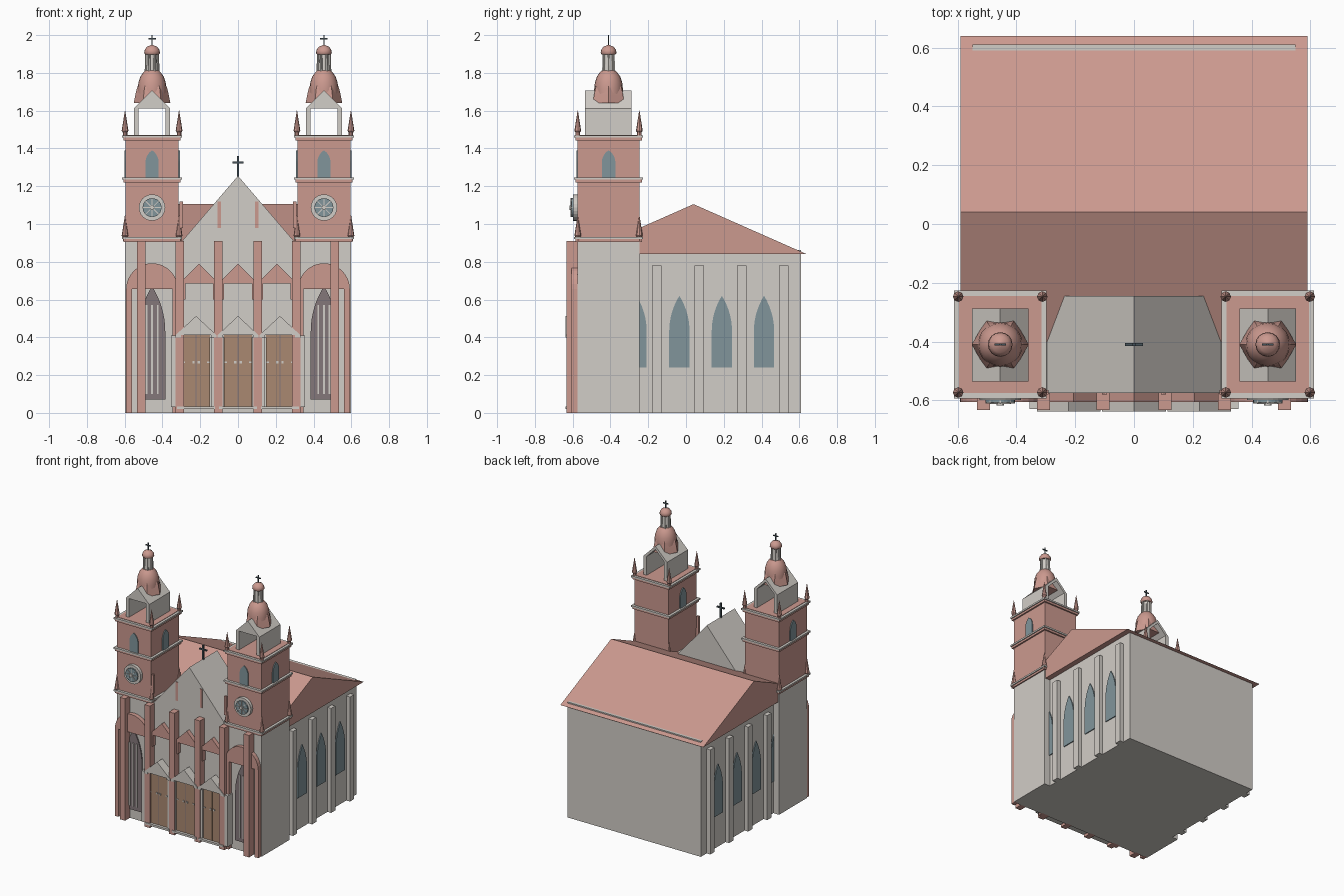
import bpy, bmesh, math

if "Cube" in bpy.data.objects:
    bpy.data.objects.remove(bpy.data.objects["Cube"])


def material(name, rgb):
    m = bpy.data.materials.new(name)
    m.use_nodes = True
    m.diffuse_color = (*rgb, 1)
    m.node_tree.nodes["Principled BSDF"].inputs["Base Color"].default_value = (*rgb, 1)
    return m


PALE = material("pale_stone", (0.64, 0.61, 0.57))
PINK = material("pink_stone", (0.60, 0.32, 0.275))
GLASS = material("blue_grey_glass", (0.22, 0.30, 0.33))
WOOD = material("brown_wood", (0.40, 0.25, 0.165))
MAUVE = material("dark_mauve", (0.23, 0.185, 0.195))
IRON = material("dark_iron", (0.06, 0.085, 0.10))


def finish(name, bm, mat):
    bmesh.ops.recalc_face_normals(bm, faces=bm.faces)
    me = bpy.data.meshes.new(name)
    bm.to_mesh(me)
    bm.free()
    me.materials.append(mat)
    ob = bpy.data.objects.new(name, me)
    bpy.context.collection.objects.link(ob)
    return ob


def prism(name, outline, a, b, mat, axis="y"):
    """Extrude a (horizontal, z) outline along an axis from a to b."""
    bm = bmesh.new()
    put = (lambda u, z: (u, a, z)) if axis == "y" else (lambda u, z: (a, u, z))
    face = bm.faces.new([bm.verts.new(put(u, z)) for u, z in outline])
    res = bmesh.ops.extrude_face_region(bm, geom=[face])
    shift = (0, b - a, 0) if axis == "y" else (b - a, 0, 0)
    bmesh.ops.translate(bm, vec=shift, verts=[v for v in res["geom"] if isinstance(v, bmesh.types.BMVert)])
    return finish(name, bm, mat)


def box(name, x0, x1, y0, y1, z0, z1, mat):
    return prism(name, [(x0, z0), (x1, z0), (x1, z1), (x0, z1)], y0, y1, mat)


def arch(c, hw, z0, spring, top, n=8):
    """Arched outline: upright sides, then two arcs meeting at the top."""
    h = top - spring
    r = (hw * hw + h * h) / (2 * hw)
    end = math.atan2(h, r - hw) if r >= hw else 0
    arc = [(hw - r + r * math.cos(end * i / n), spring + r * math.sin(end * i / n)) for i in range(n)]
    right = [(hw, z0)] + arc if z0 < spring else arc
    return [(c + x, z) for x, z in right] + [(c, top)] + [(c - x, z) for x, z in reversed(right)]


def arch_band(name, c, hw, t, z0, spring, top, y0, y1, mat):
    outer = arch(c, hw, z0, spring, top)
    inner = arch(c, hw - t, z0, spring, top - t)
    return prism(name, outer + inner[::-1], y0, y1, mat)


def lathe(name, x, y, profile, sides, mat, smooth=False):
    """Rings of (radius, z) about a vertical axis, closed at both ends."""
    bm = bmesh.new()
    rings = [[bm.verts.new((x + r * math.cos(math.tau * i / sides), y + r * math.sin(math.tau * i / sides), z))
              for i in range(sides)] for r, z in profile]
    for lo, hi in zip(rings, rings[1:]):
        for i in range(sides):
            j = (i + 1) % sides
            bm.faces.new((lo[i], lo[j], hi[j], hi[i]))
    bm.faces.new(rings[0])
    bm.faces.new(rings[-1])
    ob = finish(name, bm, mat)
    if smooth:
        for p in ob.data.polygons:
            p.use_smooth = len(p.vertices) == 4
    return ob


def disc(c, z, r, n=24):
    return [(c + r * math.cos(math.tau * i / n), z + r * math.sin(math.tau * i / n)) for i in range(n)]


def cross(name, x, y, z0, z1, arm, t):
    box(name + "_post", x - t, x + t, y - t, y + t, z0, z1, IRON)
    za = z0 + (z1 - z0) * 0.68
    box(name + "_arm", x - arm, x + arm, y - t, y + t, za - t, za + t, IRON)


FRONT, BACK, TY = -0.575, -0.245, -0.41

# Main masses
box("nave", -0.55, 0.55, -0.5, 0.61, 0, 0.862, PALE)
prism("nave_roof", [(-0.56, 0.84), (0.64, 0.84), (0.04, 1.105)], -0.59, 0.59, PINK, "x")
box("front_block", -0.597, 0.597, FRONT, BACK, 0, 0.91, PALE)
prism("front_gable", [(-0.3, 0.905), (0.3, 0.905), (0, 1.255)], FRONT, BACK, PALE)
cross("gable_cross", 0, TY, 1.25, 1.36, 0.03, 0.005)

# Side walls
for s in (-1, 1):
    for y in (-0.155, 0.07, 0.295, 0.517):
        box("side_pilaster", s * 0.545, s * 0.58, y - 0.025, y + 0.025, 0, 0.78, PALE)
    for y in (-0.262, -0.035, 0.19, 0.413):
        prism("side_window", arch(y, 0.054, 0.24, 0.43, 0.62), s * 0.548, s * 0.557, GLASS, "x")

# Front pilasters, slits and arcade
for s in (-1, 1):
    for x in (0.105, 0.308, 0.512):
        box("front_pilaster", s * x - 0.022, s * x + 0.022, -0.632, FRONT + 0.01, 0, 0.91, PINK)
    for x in (0.1, 0.3):
        box("gable_slit", s * x - 0.009, s * x + 0.009, FRONT - 0.005, FRONT + 0.01, 0.98, 1.12, PINK)
    arch_band("outer_arch", s * 0.455, 0.137, 0.03, 0.0, 0.655, 0.792, -0.606, FRONT + 0.01, PINK)
    prism("tall_window", arch(s * 0.455, 0.07, 0.07, 0.43, 0.67), FRONT - 0.008, FRONT + 0.01, MAUVE)
    for dx in (-0.03, 0, 0.03):
        box("window_mullion", s * 0.455 + dx - 0.005, s * 0.455 + dx + 0.005, FRONT - 0.014, FRONT, 0.1, 0.57, PALE)
    box("portal_end_post", s * 0.343 - 0.013, s * 0.343 + 0.013, -0.63, FRONT + 0.01, 0.03, 0.41, PALE)
for c in (-0.206, 0, 0.206):
    arch_band("inner_arch", c, 0.105, 0.032, 0.6, 0.685, 0.79, -0.606, FRONT + 0.01, PINK)

# Doors and portals
for c in (-0.222, 0, 0.222):
    arch_band("portal_arch", c, 0.108, 0.028, 0.40, 0.412, 0.513, -0.638, FRONT + 0.01, PALE)
    prism("portal_tympanum", arch(c, 0.085, 0.40, 0.412, 0.49), -0.612, FRONT + 0.01, PALE)
    for s in (-1, 1):
        box("portal_post", c + s * 0.09 - 0.012, c + s * 0.09 + 0.012, -0.625, FRONT + 0.01, 0.03, 0.405, PALE)
        box("door_leaf", c + s * 0.002, c + s * 0.074, -0.618, FRONT + 0.01, 0.035, 0.43, WOOD)
        box("door_handle", c + s * 0.008, c + s * 0.02, -0.624, -0.61, 0.262, 0.274, PALE)
        box("door_hinge", c + s * 0.058, c + s * 0.072, -0.622, -0.61, 0.264, 0.272, PALE)
    box("door_gap", c - 0.003, c + 0.003, -0.616, FRONT, 0.035, 0.43, MAUVE)
    box("portal_step", c - 0.1, c + 0.1, -0.638, FRONT, 0.02, 0.035, PALE)

# Towers
for s in (-1, 1):
    tx, hx, hy = s * 0.455, 0.14, 0.165

    def slab(name, grow, z0, z1, mat):
        box(name, tx - hx - grow, tx + hx + grow, TY - hy - grow, TY + hy + grow, z0, z1, mat)

    slab("tower_body", 0, 0.9, 1.472, PINK)
    for z in (0.92, 1.235, 1.457):
        slab("cornice_pink", 0.011, z - 0.015, z + 0.009, PINK)
        slab("cornice_pale", 0.018, z, z + 0.012, PALE)

    # Corner spires on the lower and upper ledges
    for dx in (-0.143, 0.143):
        for dy in (-0.163, 0.163):
            for z in (0.91, 1.465):
                lathe("corner_spire", tx + dx, TY + dy,
                      [(0.012, z), (0.012, z + 0.02), (0.018, z + 0.028), (0.001, z + 0.135)], 8, PINK)

    # Arched windows and the round front window
    prism("tower_window_front", arch(tx, 0.035, 1.247, 1.325, 1.39), FRONT - 0.006, FRONT + 0.01, GLASS)
    for d in (-1, 1):
        prism("tower_window_side", arch(TY, 0.036, 1.247, 1.325, 1.39),
              tx + d * (hx - 0.01), tx + d * (hx + 0.007), GLASS, "x")
    prism("round_window_surround", disc(tx, 1.087, 0.07), -0.598, FRONT + 0.01, PALE)
    prism("round_window_glass", disc(tx, 1.087, 0.05), -0.607, -0.59, GLASS)
    for k in range(4):
        a = math.pi * k / 4
        ca, sa = math.cos(a), math.sin(a)
        bar = [(tx + u * ca - v * sa, 1.087 + u * sa + v * ca)
               for u, v in ((-0.05, -0.002), (0.05, -0.002), (0.05, 0.002), (-0.05, 0.002))]
        prism("round_window_spoke", bar, -0.611 - k * 0.0005, -0.6, PALE)
    prism("round_window_hub", disc(tx, 1.087, 0.012, 12), -0.618, -0.6, PALE)

    # Belfry vault, bell-shaped dome, lantern and cross
    arch_band("belfry_vault", tx, 0.096, 0.025, 1.465, 1.612, 1.708, -0.535, -0.288, PALE)
    lathe("dome_skirt", tx, TY, [(0.097, 1.64), (0.088, 1.685), (0.08, 1.72), (0.06, 1.765)], 6, PINK)
    lathe("dome", tx, TY, [(0.076, 1.66), (0.076, 1.715), (0.072, 1.75), (0.062, 1.78), (0.048, 1.8),
                           (0.036, 1.812)], 20, PINK, True)
    lathe("lantern", tx, TY, [(0.032, 1.805), (0.026, 1.905)], 12, PALE)
    for k in range(6):
        a = math.tau * k / 6
        lathe("lantern_column", tx + 0.031 * math.cos(a), TY + 0.031 * math.sin(a),
              [(0.008, 1.805), (0.006, 1.905)], 6, PALE)
    lathe("lantern_cap", tx, TY, [(0.036, 1.897), (0.042, 1.905), (0.039, 1.922), (0.028, 1.938),
                                  (0.006, 1.947)], 16, PINK, True)
    cross("tower_cross", tx, TY, 1.94, 2.0, 0.02, 0.0035)
